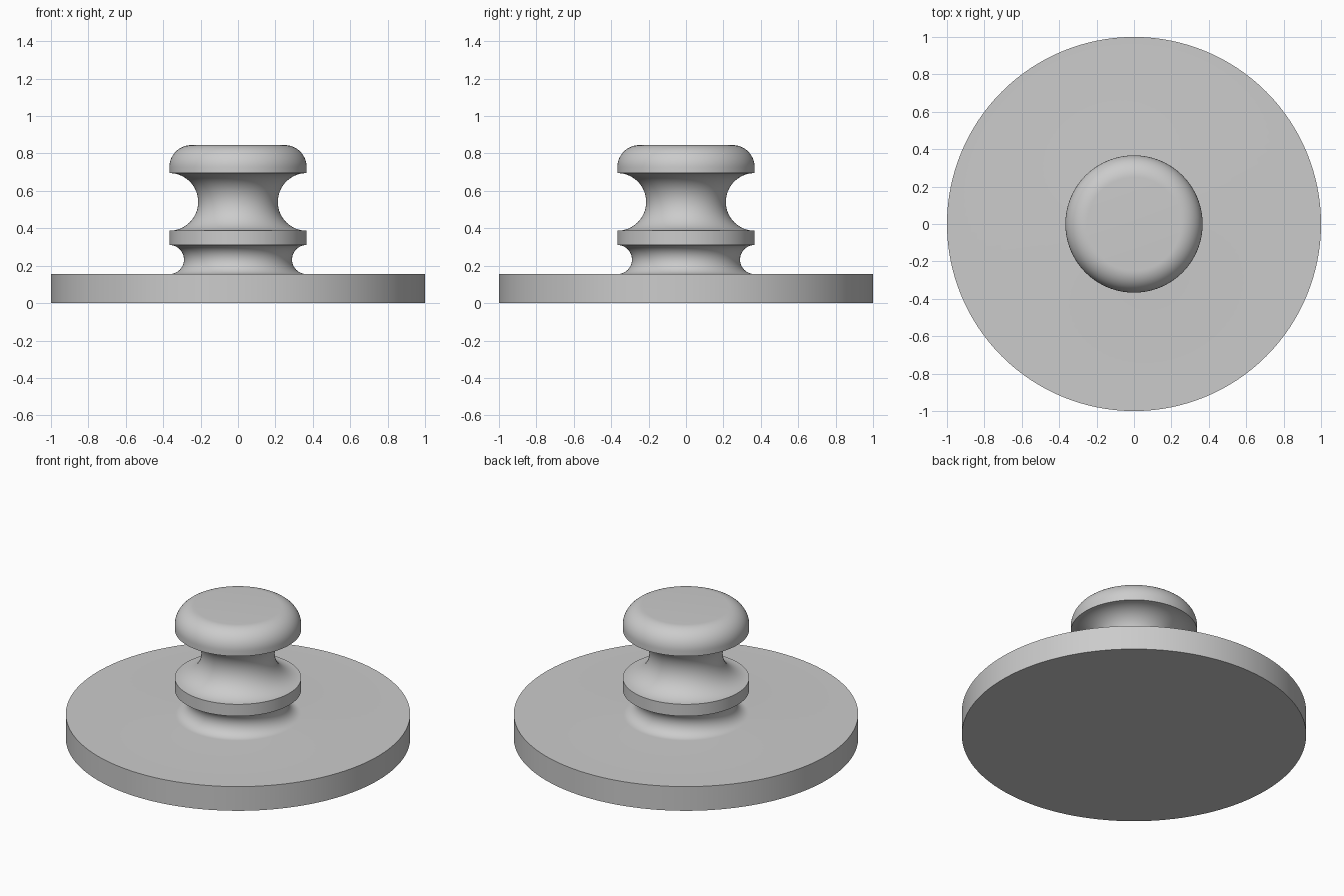
import bpy, bmesh
from math import sin, cos, pi, radians

if "Cube" in bpy.data.objects:
    bpy.data.objects.remove(bpy.data.objects["Cube"])

SEGMENTS = 128
R = 0.367          # outer radius of the knob


def arc(cx, cz, radius, start, end, steps):
    """Profile points (r, z) along a circular arc, angles in degrees."""
    angles = [radians(start + (end - start) * i / steps) for i in range(steps + 1)]
    return [(cx + radius * cos(a), cz + radius * sin(a)) for a in angles]


def lathe(name, profile):
    """Revolve an (r, z) profile around the z axis."""
    bm = bmesh.new()
    rings = []
    for r, z in profile:
        if r < 1e-6:
            rings.append([bm.verts.new((0, 0, z))] * SEGMENTS)
        else:
            rings.append([bm.verts.new((r * cos(2 * pi * i / SEGMENTS),
                                        r * sin(2 * pi * i / SEGMENTS), z))
                          for i in range(SEGMENTS)])
    for low, high in zip(rings, rings[1:]):
        for i in range(SEGMENTS):
            j = (i + 1) % SEGMENTS
            quad = [low[i], low[j], high[j], high[i]]
            bm.faces.new(list(dict.fromkeys(quad)))
    bmesh.ops.recalc_face_normals(bm, faces=bm.faces)
    mesh = bpy.data.meshes.new(name)
    bm.to_mesh(mesh)
    bm.free()
    obj = bpy.data.objects.new(name, mesh)
    bpy.context.collection.objects.link(obj)
    bpy.ops.object.select_all(action='DESELECT')
    bpy.context.view_layer.objects.active = obj
    obj.select_set(True)
    bpy.ops.object.shade_smooth_by_angle(angle=radians(30))
    return obj


# base disc, lower groove, collar, upper groove and rounded cap in one turned profile
profile = [(0, 0), (1, 0), (1, 0.155)]
profile += arc(R, 0.233, 0.078, 270, 90, 24)      # lower groove
profile += arc(R, 0.541, 0.154, 270, 90, 32)      # collar edge, upper groove
profile += arc(R - 0.118, 0.727, 0.118, 0, 90, 16)  # rounded cap
profile += [(0, 0.845)]
lathe("turned_knob_with_base", profile)
